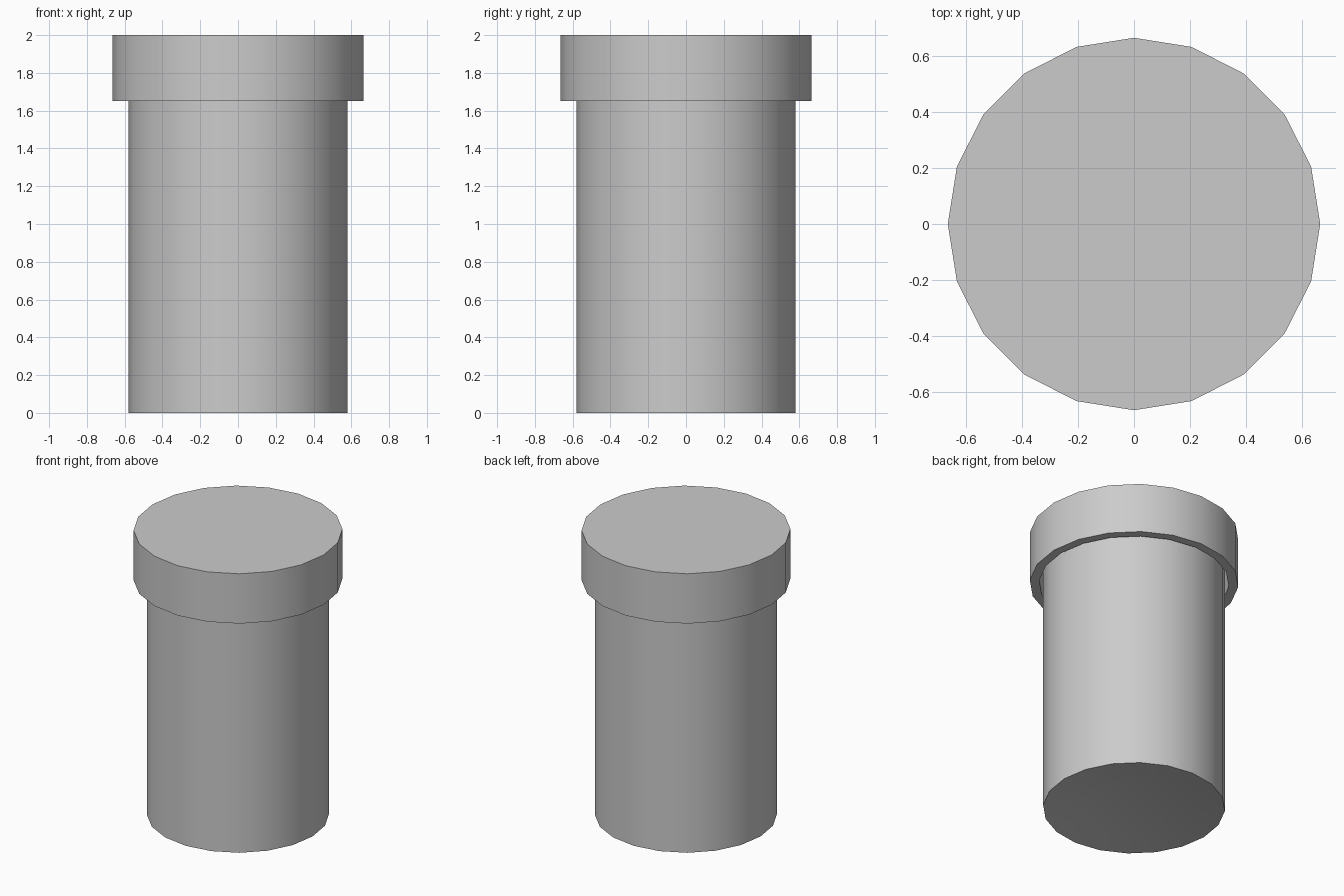
import bpy, bmesh, math

if "Cube" in bpy.data.objects:
    bpy.data.objects.remove(bpy.data.objects["Cube"])

SIDES = 20


def lathe(name, profile):
    """Spin an (r, z) profile, listed bottom centre to top centre, around z."""
    bm = bmesh.new()
    rings = []
    for r, z in profile:
        if r == 0:
            rings.append([bm.verts.new((0, 0, z))] * SIDES)
        else:
            rings.append([bm.verts.new((r * math.cos(i * math.tau / SIDES),
                                        r * math.sin(i * math.tau / SIDES), z))
                          for i in range(SIDES)])
    for a, b in zip(rings, rings[1:]):
        for i in range(SIDES):
            j = (i + 1) % SIDES
            bm.faces.new(dict.fromkeys((a[i], a[j], b[j], b[i])))
    bmesh.ops.recalc_face_normals(bm, faces=bm.faces)
    mesh = bpy.data.meshes.new(name)
    bm.to_mesh(mesh)
    bm.free()
    obj = bpy.data.objects.new(name, mesh)
    bpy.context.collection.objects.link(obj)
    bpy.ops.object.select_all(action='DESELECT')
    obj.select_set(True)
    bpy.context.view_layer.objects.active = obj
    bpy.ops.object.shade_smooth_by_angle(angle=math.radians(30))
    return obj


# Straight container with a slightly dished underside
lathe("container_body", [(0, 0.05), (0.2, 0.044), (0.4, 0.026), (0.58, 0),
                         (0.58, 1.92), (0, 1.92)])

# Hollow lid fitting loosely over the container
lathe("lid", [(0, 1.93), (0.605, 1.93), (0.605, 1.65),
              (0.665, 1.65), (0.665, 2), (0, 2)])
